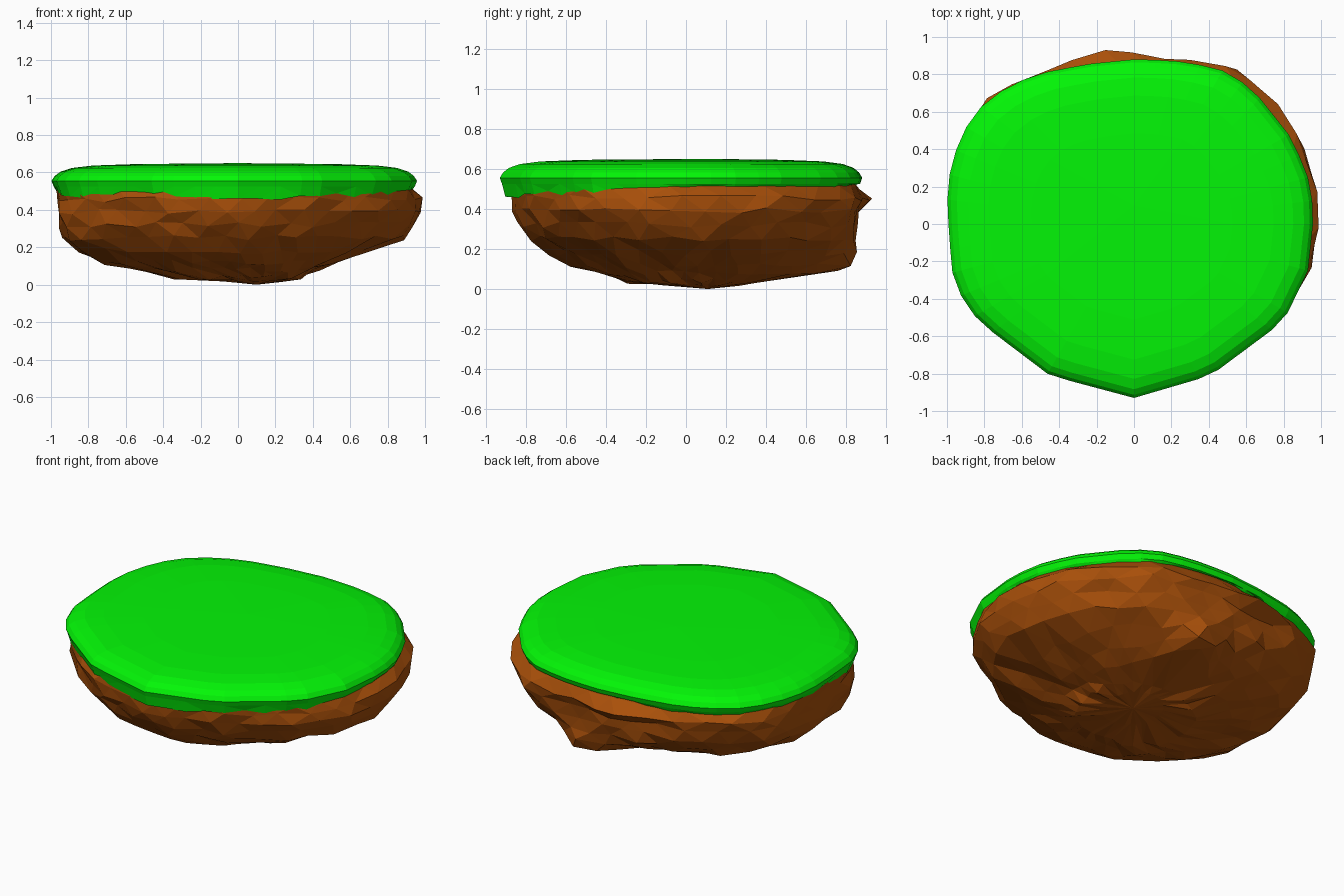
import bpy, bmesh, math, random
from math import atan2, hypot, cos, sin, exp, tau

if "Cube" in bpy.data.objects:
    bpy.data.objects.remove(bpy.data.objects["Cube"])

random.seed(4)

# Plan outline of the turf, counter-clockwise
OUTLINE = [(.957, 0), (.95, .2), (.85, .45), (.66, .69), (.53, .8), (.42, .84), (.2, .875),
           (0, .88), (-.25, .855), (-.48, .81), (-.65, .75), (-.8, .65), (-.91, .5),
           (-.965, .36), (-1, .2), (-.99, -.05), (-.97, -.27), (-.91, -.42),
           (-.82, -.53), (-.45, -.81), (0, -.93), (.41, -.81), (.8, -.52), (.93, -.25)]
POLAR = sorted((atan2(y, x) % tau, hypot(x, y)) for x, y in OUTLINE)

# Rock size relative to the outline: E, NE, N, NW, W, SW, S, SE
LEVELS = [
    (.54, [.95, .95, .95, .95, .95, .95, .95, .95]),
    (.51, [.98, .98, .975, .975, .975, .97, .965, .97]),
    (.455, [1.03, 1.05, .99, 1.0, .975, .985, .955, .97]),
    (.39, [1.02, 1.03, .98, .98, .975, .975, .935, .96]),
    (.32, [.98, .98, .97, .95, .965, .95, .90, .92]),
    (.25, [.92, .93, .95, .90, .93, .90, .85, .84]),
    (.18, [.70, .80, .86, .79, .86, .82, .75, .70]),
    (.12, [.52, .68, .74, .66, .71, .69, .63, .57]),
    (.08, [.42, .55, .60, .53, .58, .55, .48, .46]),
    (.04, [.30, .36, .40, .37, .40, .38, .34, .32]),
]
# Extra reach: level -> (amount, direction, spread), back ledge then lower back lump
BUMPS = {2: (.08, 1.72, .22), 6: (.12, 1.36, .26), 7: (.21, 1.36, .25), 8: (.29, 1.36, .25)}


def outline_radius(a):
    a %= tau
    pts = POLAR + [(POLAR[0][0] + tau, POLAR[0][1])]
    for (a0, r0), (a1, r1) in zip(pts, pts[1:]):
        if a0 <= a <= a1:
            # straight chord between the two outline points
            return r0 * r1 * sin(a1 - a0) / (r0 * sin(a - a0) + r1 * sin(a1 - a))
    return pts[0][1]


def direction_blend(vals, a):
    f = (a % tau) / tau * 8
    i = int(f) % 8
    t = f - int(f)
    t = t * t * (3 - 2 * t)
    return vals[i] * (1 - t) + vals[(i + 1) % 8] * t


def loft(name, rings, tip, colour):
    bm = bmesh.new()
    vr = [[bm.verts.new(p) for p in ring] for ring in rings]
    n = len(vr[0])
    for a, b in zip(vr, vr[1:]):
        for i in range(n):
            j = (i + 1) % n
            bm.faces.new((a[i], a[j], b[j], b[i]))
    c = bm.verts.new(tip)
    for i in range(n):
        bm.faces.new((vr[-1][i], vr[-1][(i + 1) % n], c))
    # split quads along the shorter diagonal for even facets
    bmesh.ops.triangulate(bm, faces=bm.faces, quad_method='SHORT_EDGE')
    bmesh.ops.recalc_face_normals(bm, faces=bm.faces)
    if sum(f.normal.z for f in c.link_faces) * (1 if tip[2] > .3 else -1) < 0:
        bmesh.ops.reverse_faces(bm, faces=bm.faces)
    me = bpy.data.meshes.new(name)
    bm.to_mesh(me)
    bm.free()
    mat = bpy.data.materials.new(name + "_colour")
    mat.diffuse_color = colour
    mat.use_nodes = True
    mat.node_tree.nodes["Principled BSDF"].inputs["Base Color"].default_value = mat.diffuse_color
    me.materials.append(mat)
    ob = bpy.data.objects.new(name, me)
    bpy.context.collection.objects.link(ob)
    return ob


# Rock: faceted bowl with a ledge and a lump at the back
N = 36
rock = []
for k, (z, vals) in enumerate(LEVELS):
    ring = []
    j = 0 if k < 2 else 1
    for i in range(N):
        a = (i + .5 * (k % 2) + j * random.uniform(-.15, .15)) / N * tau
        s = direction_blend(vals, a) + j * random.uniform(-.016, .016)
        if k in BUMPS:
            amount, towards, spread = BUMPS[k]
            s += amount * exp(-((a - towards) / spread) ** 2)
        r = outline_radius(a) * s
        zz = z + j * random.uniform(-.015, .015)
        x, y = r * cos(a) + (.05 if k > 8 else 0), r * sin(a)
        ring.append((max(-1, min(1, x)), max(-.93, min(.93, y)), max(.005, zz)))
    rock.append(ring)

# Small ring that closes the underside
ring = []
for i in range(N):
    a = i / N * tau
    ring.append((.08 + .17 * cos(a), .08 + .19 * sin(a), .02 + random.uniform(-.006, .006)))
rock.append(ring)
loft("rock", rock, (.1, .11, 0), (.40, .08, .003, 1))

# Turf: rounded cap with a ragged lower edge
M = 48
turf = []
for s, z in [(.97, None), (.988, .525), (1, .555), (.982, .582), (.95, .605),
             (.89, .624), (.78, .637), (.55, .645)]:
    ring = []
    for i in range(M):
        a = i / M * tau
        r = outline_radius(a) * s
        zz = z
        if z is None:
            zz = .49 + .024 * sin(a) + .008 * sin(5 * a) + random.uniform(-.014, .014)
        ring.append((r * cos(a), r * sin(a), zz))
    turf.append(ring)
loft("grass_top", turf, (0, .1, .65), (.001, .92, .002, 1))
